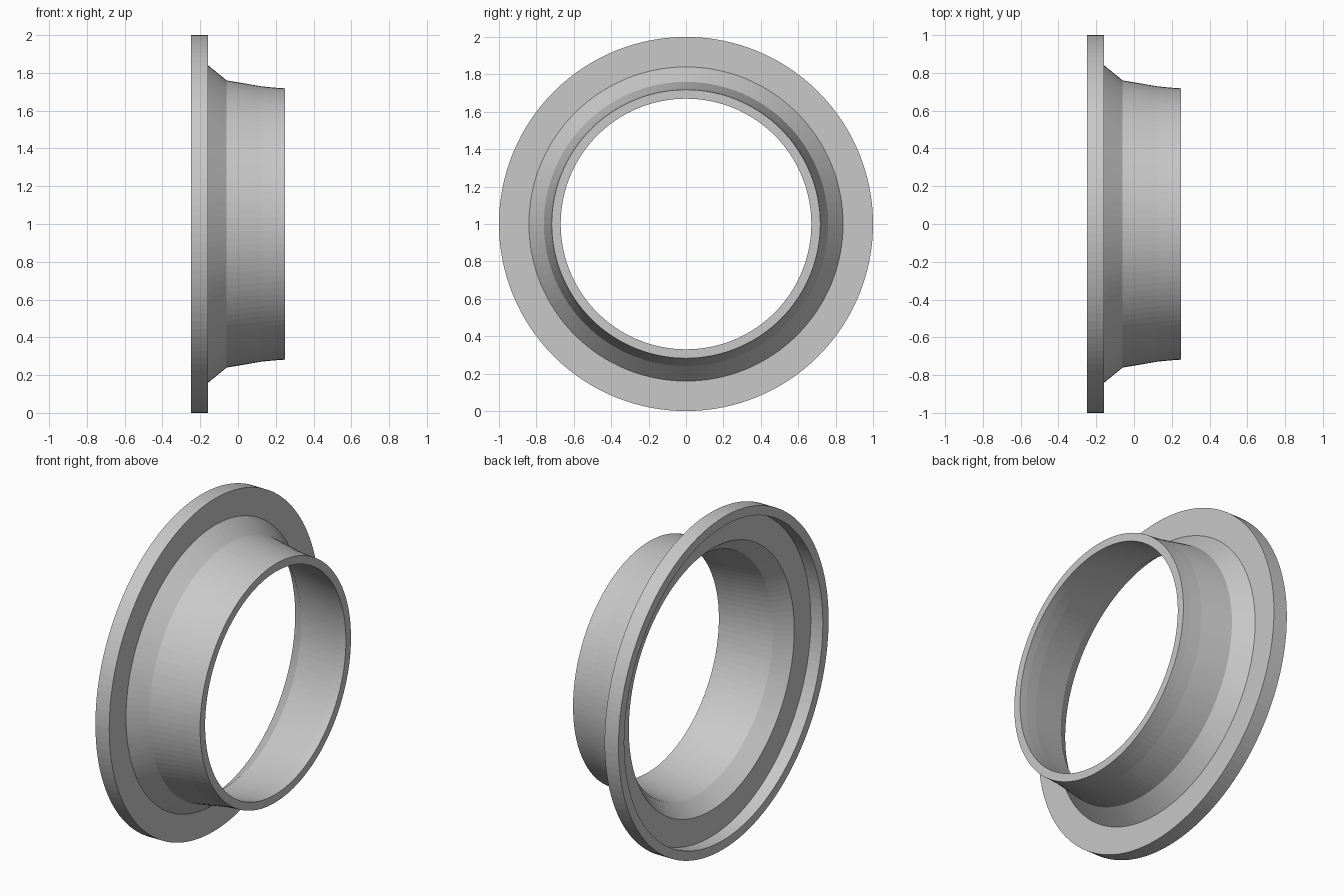
import bpy, bmesh, math

cube = bpy.data.objects.get("Cube")
if cube:
    bpy.data.objects.remove(cube, do_unlink=True)

SEGMENTS = 128

grey = bpy.data.materials.new("light_grey")
grey.use_nodes = True
colour = (0.58, 0.58, 0.58, 1)
grey.diffuse_color = colour
grey.node_tree.nodes["Principled BSDF"].inputs["Base Color"].default_value = colour

# Closed wall section as (position along x, radius)
outer_wall = [(-0.25, 1.0), (-0.158, 1.0), (-0.158, 0.84), (-0.06, 0.76),
              (0.13, 0.728), (0.204, 0.721), (0.25, 0.718)]
inner_wall = [(0.25, 0.67), (0.204, 0.672), (0.13, 0.68), (-0.08, 0.714),
              (-0.17, 0.787), (-0.17, 0.945), (-0.25, 0.945)]
section = outer_wall + inner_wall


def revolve(name, profile, material):
    """Sweep a closed section around the x axis."""
    bm = bmesh.new()
    rings = []
    for i in range(SEGMENTS):
        a = math.tau * i / SEGMENTS
        rings.append([bm.verts.new((x, r * math.sin(a), 1 + r * math.cos(a)))
                      for x, r in profile])
    n = len(profile)
    for i, ring in enumerate(rings):
        following = rings[(i + 1) % SEGMENTS]
        for j in range(n):
            k = (j + 1) % n
            bm.faces.new((ring[j], ring[k], following[k], following[j]))
    bmesh.ops.recalc_face_normals(bm, faces=bm.faces)
    mesh = bpy.data.meshes.new(name)
    bm.to_mesh(mesh)
    bm.free()
    mesh.materials.append(material)
    obj = bpy.data.objects.new(name, mesh)
    bpy.context.collection.objects.link(obj)
    return obj


# Flanged collar: recessed flange, sloped shoulder and tapered tube
revolve("flanged_collar", section, grey)
